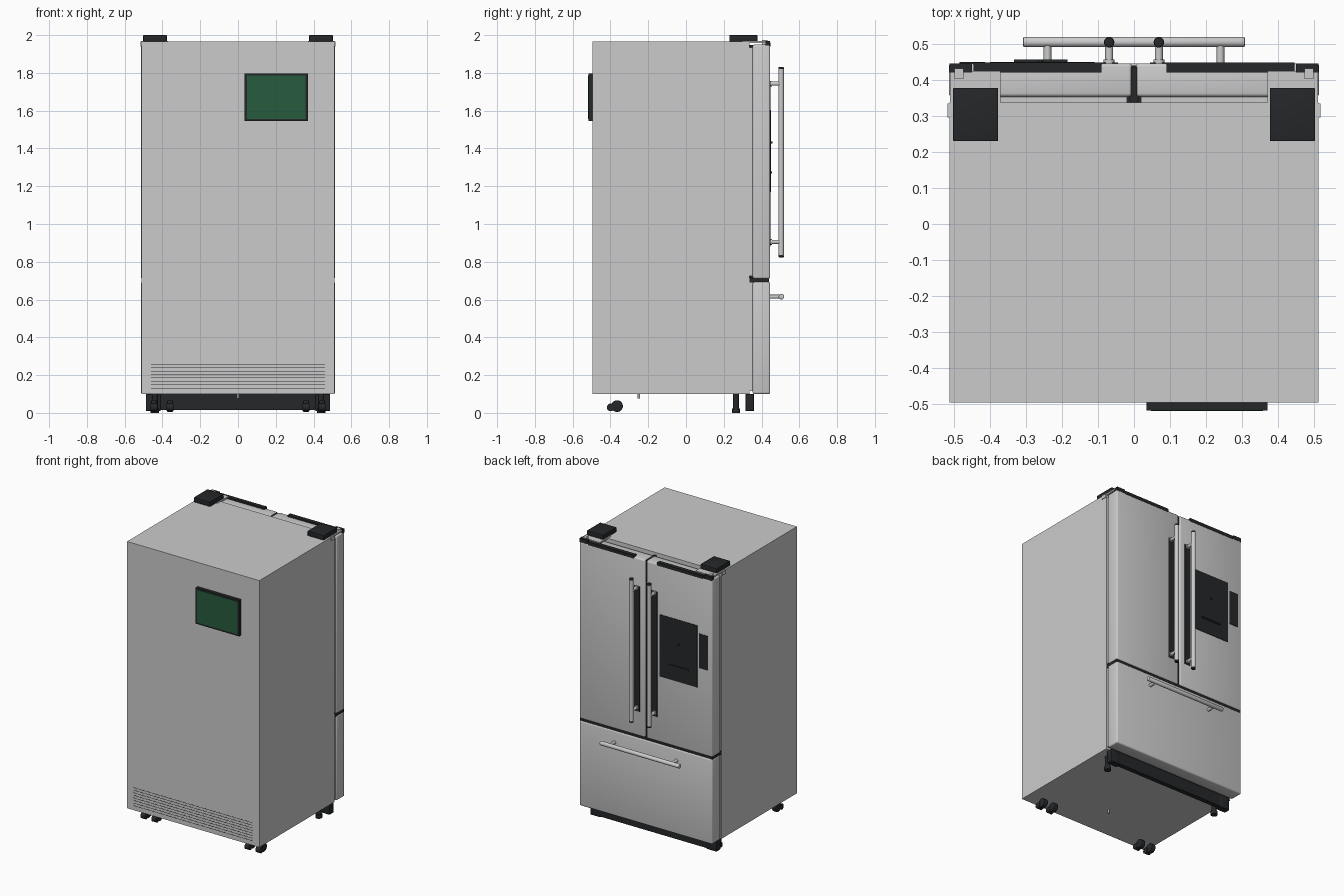
import bpy, bmesh, math
from mathutils import Matrix

if "Cube" in bpy.data.objects:
    bpy.data.objects.remove(bpy.data.objects["Cube"])


def material(name, rgb):
    m = bpy.data.materials.new(name)
    m.diffuse_color = (*rgb, 1)
    m.use_nodes = True
    m.node_tree.nodes["Principled BSDF"].inputs["Base Color"].default_value = m.diffuse_color
    return m


DARK = material("dark_plastic", (0.018, 0.02, 0.022))
GREEN = material("green_label", (0.02, 0.105, 0.048))


def finish(name, bm, mat=None, smooth=False):
    me = bpy.data.meshes.new(name)
    bm.to_mesh(me)
    bm.free()
    ob = bpy.data.objects.new(name, me)
    bpy.context.collection.objects.link(ob)
    if mat:
        me.materials.append(mat)
    if smooth:
        bpy.ops.object.select_all(action='DESELECT')
        ob.select_set(True)
        bpy.context.view_layer.objects.active = ob
        bpy.ops.object.shade_smooth_by_angle(angle=math.radians(40))
    return ob


def box(name, x, y, z, mat=None, bevel=0):
    """Box from (min, max) ranges, optionally with rounded edges."""
    bm = bmesh.new()
    bmesh.ops.create_cube(bm, size=1)
    for v in bm.verts:
        v.co = [r[0] if c < 0 else r[1] for c, r in zip(v.co, (x, y, z))]
    if bevel:
        bmesh.ops.bevel(bm, geom=bm.edges[:], offset=bevel, segments=3,
                        profile=0.5, affect='EDGES')
    return finish(name, bm, mat, bevel > 0)


def rod(name, axis, centre, r, length, mat=None, bevel=0, sides=24):
    bm = bmesh.new()
    rot = {'x': Matrix.Rotation(math.pi / 2, 4, 'Y'),
           'y': Matrix.Rotation(math.pi / 2, 4, 'X'),
           'z': Matrix.Identity(4)}[axis]
    bmesh.ops.create_cone(bm, cap_ends=True, segments=sides, radius1=r, radius2=r,
                          depth=length, matrix=Matrix.Translation(centre) @ rot)
    if bevel:
        rims = [e for e in bm.edges if any(len(f.verts) > 4 for f in e.link_faces)]
        bmesh.ops.bevel(bm, geom=rims, offset=bevel, segments=2, profile=0.5, affect='EDGES')
    return finish(name, bm, mat, True)


def span(s, a, b):
    """x range a..b mirrored to side s."""
    return (min(s * a, s * b), max(s * a, s * b))


# Cabinet
box("cabinet", (-0.512, 0.512), (-0.495, 0.337), (0.10, 1.965))

# Rear label panel: dark frame with green face
box("rear_panel_frame", (0.035, 0.37), (-0.517, -0.495), (1.545, 1.797), DARK)
box("rear_panel_face", (0.047, 0.358), (-0.519, -0.51), (1.557, 1.785), GREEN)

# Rear ventilation slots, nearly flush
for i in range(8):
    z = 0.13 + i * 0.018
    box("rear_vent_slot", (-0.46, 0.46), (-0.4955, -0.49), (z, z + 0.003), DARK)

# Freezer drawer and its gasket
box("drawer_gasket", (-0.505, 0.505), (0.335, 0.357), (0.115, 0.69))
box("freezer_drawer", (-0.514, 0.514), (0.353, 0.446), (0.10, 0.695), bevel=0.01)

# Dark seals between the doors and above the drawer
box("horizontal_seal", (-0.511, 0.511), (0.335, 0.44), (0.69, 0.715), DARK)
box("vertical_seal", (-0.009, 0.009), (0.337, 0.436), (0.71, 1.947), DARK)
rod("seal_bead", 'z', (0, 0.35, 1.325), 0.014, 1.24, DARK)

for s in (-1, 1):
    side = "left" if s < 0 else "right"
    # Upper door, gasket and top control strip
    box(side + "_door_gasket", span(s, 0.02, 0.505), (0.335, 0.357), (0.725, 1.935))
    box(side + "_door", span(s, 0.005, 0.514), (0.353, 0.446), (0.71, 1.95), bevel=0.01)
    box(side + "_door_top_strip", span(s, 0.09, 0.445), (0.42, 0.448), (1.94, 1.962), DARK)
    # Dark inlay behind the handle
    box(side + "_handle_inlay", span(s, 0.045, 0.09), (0.44, 0.448), (0.88, 1.755), DARK)
    # Vertical handle with posts, collars and end caps
    hx = s * 0.069
    rod(side + "_door_handle", 'z', (hx, 0.504, 1.328), 0.0145, 0.985)
    for z in (0.83, 1.825):
        rod(side + "_handle_cap", 'z', (hx, 0.504, z), 0.0145, 0.014, DARK, bevel=0.005)
    for z in (0.905, 1.743):
        rod(side + "_handle_post", 'y', (hx, 0.472, z), 0.011, 0.06)
        rod(side + "_handle_collar", 'y', (hx, 0.45, z), 0.015, 0.012)
    # Top hinge: plate, cover and pin
    box(side + "_hinge_plate", span(s, 0.37, 0.51), (0.30, 0.425), (1.958, 1.969))
    box(side + "_hinge_cover", span(s, 0.377, 0.502), (0.23, 0.378), (1.966, 2.0), DARK, bevel=0.003)
    box(side + "_hinge_pin", span(s, 0.473, 0.498), (0.403, 0.432), (1.945, 1.975))
    box(side + "_hinge_stop", span(s, 0.45, 0.512), (0.42, 0.446), (1.943, 1.97), DARK)
    # Slim side trims at the cabinet front edge
    box(side + "_side_trim", span(s, 0.505, 0.517), (0.295, 0.335), (1.94, 1.966))
    # Kick plate end foot, levelling leg and rear casters
    box(side + "_foot", span(s, 0.41, 0.488), (0.315, 0.36), (0.01, 0.10), DARK, bevel=0.004)
    rod(side + "_levelling_leg", 'z', (s * 0.44, 0.265, 0.055), 0.016, 0.095, DARK)
    rod(side + "_levelling_pad", 'z', (s * 0.44, 0.265, 0.012), 0.022, 0.024, DARK)
    for x in (0.36, 0.445):
        rod(side + "_rear_wheel", 'x', (s * x, -0.365, 0.036), 0.031, 0.03, DARK, bevel=0.004)
        rod(side + "_rear_roller", 'x', (s * x, -0.399, 0.029), 0.02, 0.035, DARK)

# Drawer handle
rod("drawer_handle", 'x', (0, 0.505, 0.615), 0.0145, 0.615, bevel=0.004)
for x in (-0.24, 0.24):
    rod("drawer_handle_post", 'y', (x, 0.472, 0.615), 0.0105, 0.06)

# Dispenser panel, tray lip, nozzle and side display
box("dispenser_panel", (-0.40, -0.11), (0.44, 0.449), (1.17, 1.603), DARK)
box("dispenser_tray_lip", (-0.333, -0.185), (0.445, 0.456), (1.268, 1.278), DARK)
rod("dispenser_nozzle", 'y', (-0.26, 0.45, 1.432), 0.006, 0.014, DARK)
box("side_display", (-0.484, -0.414), (0.44, 0.449), (1.31, 1.55), DARK)

# Kick plate and drain plug under the cabinet
box("kick_plate", (-0.45, 0.45), (0.325, 0.357), (0.015, 0.10), DARK)
rod("drain_plug", 'z', (0, -0.25, 0.09), 0.006, 0.03)
